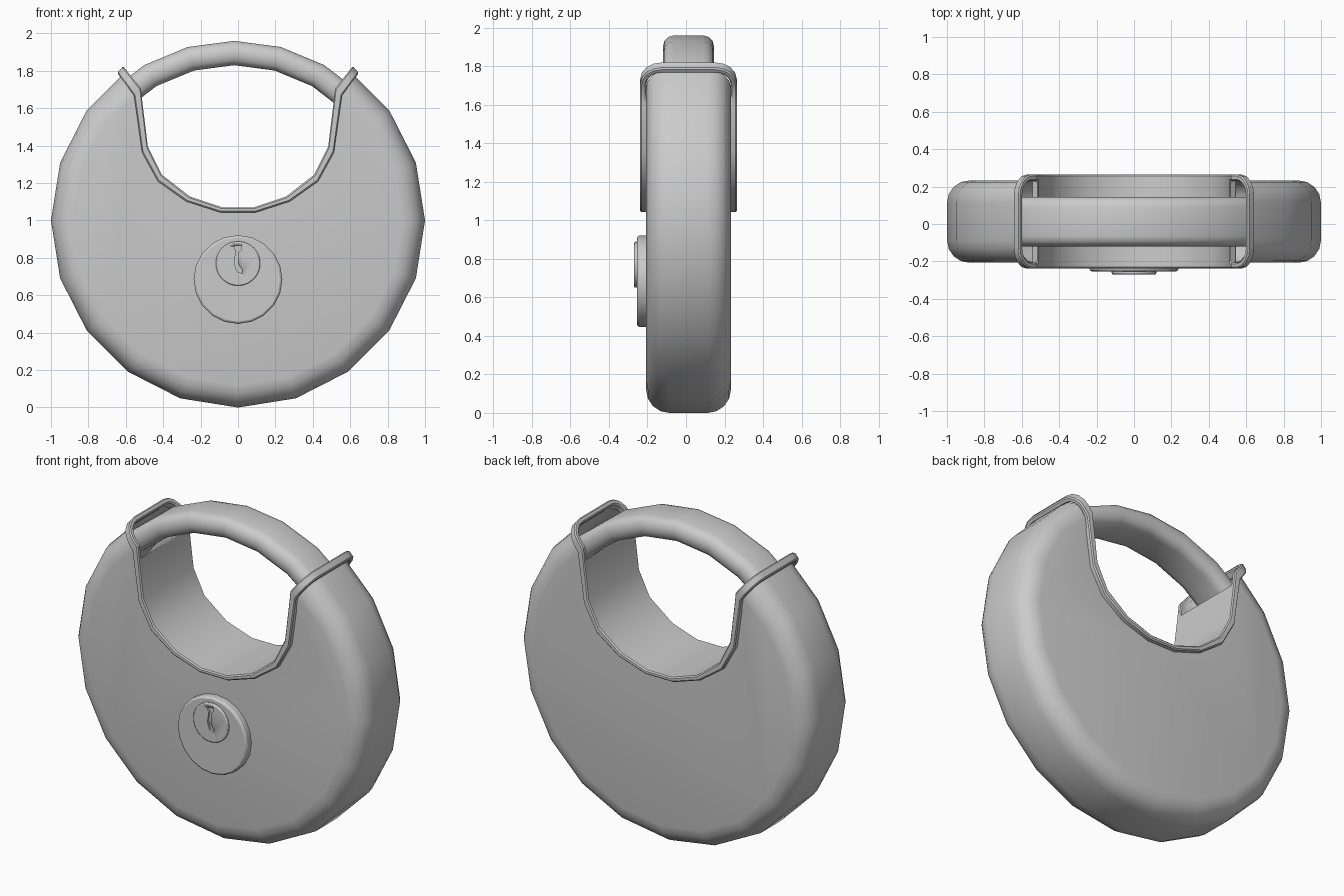
import bpy, bmesh, math
from math import sin, cos, pi, radians

if "Cube" in bpy.data.objects:
    bpy.data.objects.remove(bpy.data.objects["Cube"])


def make(name, verts, faces, angle=35, bevel=0, segments=2):
    me = bpy.data.meshes.new(name)
    me.from_pydata(verts, [], faces)
    bm = bmesh.new()
    bm.from_mesh(me)
    bmesh.ops.recalc_face_normals(bm, faces=bm.faces)
    bm.to_mesh(me)
    bm.free()
    ob = bpy.data.objects.new(name, me)
    bpy.context.collection.objects.link(ob)
    if bevel:
        b = ob.modifiers.new("bevel", 'BEVEL')
        b.width, b.segments, b.limit_method, b.angle_limit = bevel, segments, 'ANGLE', radians(40)
    bpy.ops.object.select_all(action='DESELECT')
    ob.select_set(True)
    bpy.context.view_layer.objects.active = ob
    bpy.ops.object.shade_smooth_by_angle(angle=radians(angle))
    return ob


def prism(name, outline, y0, y1, **kw):
    n = len(outline)
    verts = [(x, y, z) for y in (y0, y1) for x, z in outline]
    faces = [tuple(range(n)), tuple(range(2 * n - 1, n - 1, -1))]
    faces += [(i, (i + 1) % n, n + (i + 1) % n, n + i) for i in range(n)]
    return make(name, verts, faces, **kw)


def circle(cx, cz, r, n):
    return [(cx + r * sin(2 * pi * i / n), cz + r * cos(2 * pi * i / n)) for i in range(n)]


def lerp(p, q, t):
    return tuple(a + (b - a) * t for a, b in zip(p, q))


# Right half of the opening profile (x, z): visible side and body side of the liner
INNER = [(.085, 1.07), (.257, 1.128), (.408, 1.245), (.482, 1.394), (.511, 1.63), (.519, 1.705), (.614, 1.825)]
OUTER = [(.095, 1.043), (.278, 1.102), (.428, 1.209), (.513, 1.364), (.546, 1.60), (.556, 1.668), (.646, 1.788)]
MID = [lerp(a, b, .5) for a, b in zip(INNER, OUTER)]

# Body: rounded 20-sided disc shell with the opening left out
Y0, Y1, R = -.207, .233, .12
sections = []
for yc, base in ((Y0 + R, 0), (Y1 - R, 90)):
    for k in range(5):
        a = radians(base + k * 22.5)
        sections.append((1 - R + R * sin(a), yc - R * cos(a)))
verts, faces = [], []
for r, y in sections:
    (x0, z0), (x1, z1) = MID[5], MID[6]
    t = (1.397 * r - (x0 + z0 - 1)) / (x1 - x0 + z1 - z0)
    x, z = lerp(MID[5], MID[6], t)
    loop = [(x, z)]
    loop += [(r * cos(radians(d)), 1 + r * sin(radians(d))) for d in range(36, -217, -18)]
    loop += [(-x, z)]
    rim_count = len(loop)
    verts += [(px, y, pz) for px, pz in loop]
for s in range(len(sections) - 1):
    for i in range(rim_count - 1):
        a = s * rim_count + i
        faces.append((a, a + 1, a + rim_count + 1, a + rim_count))
cut = [(-x, z) for x, z in MID[5::-1]] + MID[:6]
for s in (0, len(sections) - 1):
    start = len(verts)
    verts += [(x, sections[s][1], z) for x, z in cut]
    faces.append(tuple(range(s * rim_count, (s + 1) * rim_count)) + tuple(range(start, len(verts))))
make("lock_body", verts, faces)

# Liner: bent plate around the opening, rounded ends with holes for the shackle
H, YC, CR, W = .251, .013, .11, .032
L = math.dist(INNER[5], INNER[6])
rows = [[(INNER[i], OUTER[i], y) for y in (-H, -H + W, H - W, H)] for i in range(6)]
for k in range(5):
    a = radians(k * 22.5)
    row = []
    for rad, sign in ((CR, -1), (CR - W, -1), (CR - W, 1), (CR, 1)):
        t = (L - CR + rad * sin(a)) / L
        row.append((lerp(INNER[5], INNER[6], t), lerp(OUTER[5], OUTER[6], t), sign * (H - CR + rad * cos(a))))
    rows.append(row)
half = len(rows)
rows = [[((-p[0], p[1]), (-q[0], q[1]), y) for p, q, y in r] for r in rows[::-1]] + rows
front = [(p[0], YC + y, p[1]) for r in rows for p, q, y in r]
back = [(q[0], YC + y, q[1]) for r in rows for p, q, y in r]
last = len(rows) - 1
sheet = [(3, 2, 1, 0), tuple(4 * last + c for c in range(4))]
for j in range(last):
    solid = half - 5 <= j < half + 4
    for c in ((0, 1, 2) if solid else (0, 2)):
        a = 4 * j + c
        sheet.append((a, a + 1, a + 5, a + 4))
edges = {}
for f in sheet:
    for a, b in zip(f, f[1:] + f[:1]):
        edges.setdefault(frozenset((a, b)), []).append((a, b))
n = len(front)
faces = sheet + [tuple(n + v for v in f[::-1]) for f in sheet]
faces += [(e[0][1], e[0][0], n + e[0][0], n + e[0][1]) for e in edges.values() if len(e) == 1]
make("opening_liner", front + back, faces, angle=30, bevel=.007, segments=1)

# Shackle: flat rounded section swept along an arc, its ends hidden in the body
section = []
for sx, sy, base in ((1, 1, 0), (-1, 1, 90), (-1, -1, 180), (1, -1, 270)):
    for k in range(4):
        a = radians(base + 30 * k)
        section.append((sx * .077 + .055 * cos(a), sy * .01 + .055 * sin(a)))
m = len(section)
verts, faces = [], []
for k in range(-4, 5):
    a = radians(15 * k)
    verts += [(-.02 + (.895 + h) * sin(a), YC + y, 1 + (.895 + h) * cos(a)) for y, h in section]
for s in range(8):
    faces += [(s * m + i, s * m + (i + 1) % m, (s + 1) * m + (i + 1) % m, (s + 1) * m + i) for i in range(m)]
faces += [tuple(range(m)), tuple(range(8 * m, 9 * m))]
make("shackle", verts, faces)

# Lock face plate and key cylinder
prism("lock_plate", circle(0, .684, .237, 20), -.254, -.19, bevel=.012)
core = prism("key_cylinder", circle(0, .77, .119, 32), -.269, -.22, bevel=.006)

# Keyway groove cut into the cylinder
key = [(-.018, .866), (.02, .866), (.02, .845), (.004, .83), (.004, .765), (.025, .733),
       (.02, .717), (-.006, .727), (-.02, .775), (-.01, .84), (-.02, .846)]
cutter = prism("keyway_cutter", key, -.3, -.256)
cutter.hide_render = True
cutter.hide_viewport = True
groove = core.modifiers.new("keyway", 'BOOLEAN')
groove.operation, groove.object, groove.solver = 'DIFFERENCE', cutter, 'EXACT'
